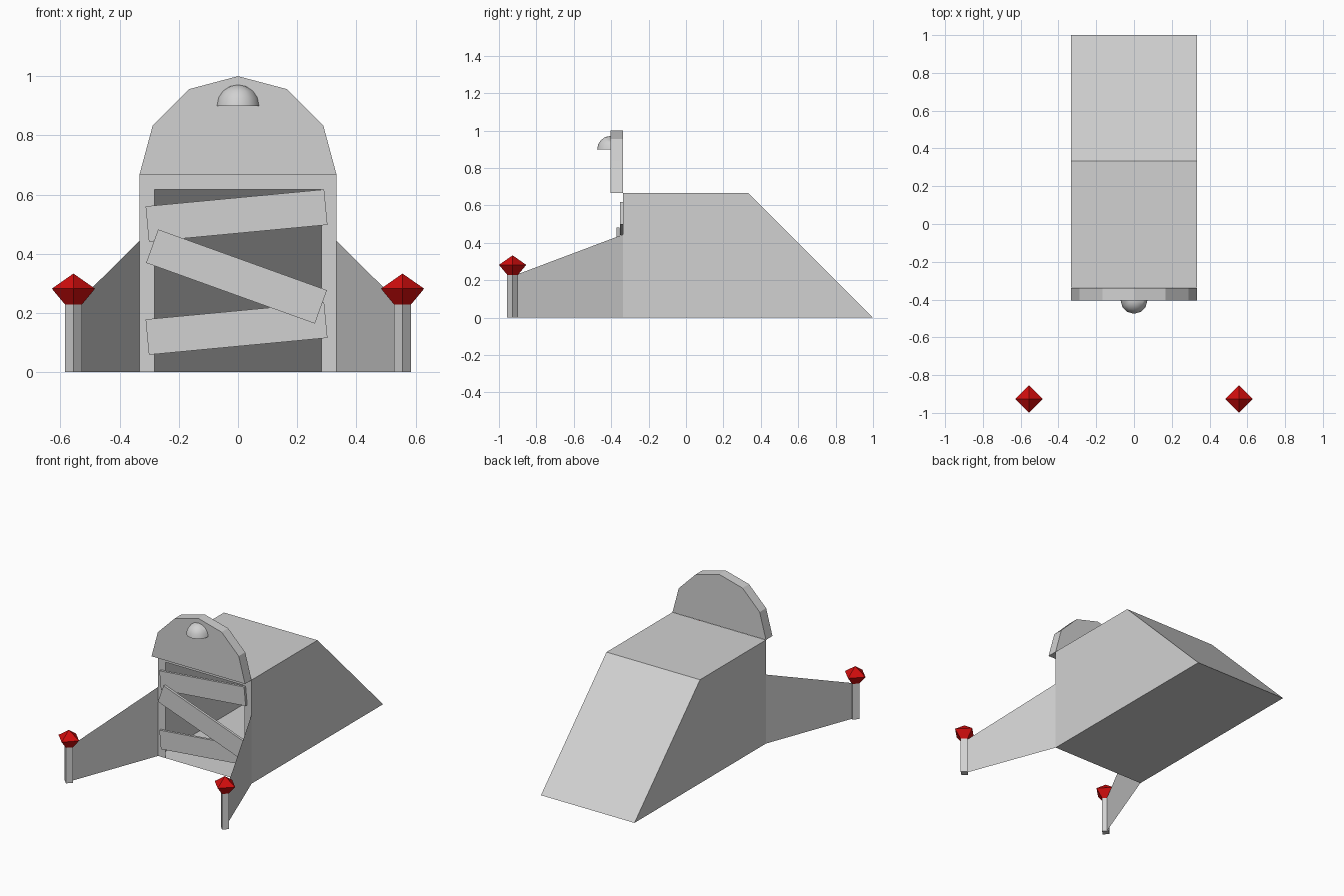
import bpy, bmesh, math
from mathutils import Matrix, Vector

cube = bpy.data.objects.get("Cube")
if cube:
    bpy.data.objects.remove(cube, do_unlink=True)


def material(name, rgb):
    m = bpy.data.materials.new(name)
    m.use_nodes = True
    m.diffuse_color = (*rgb, 1)
    m.node_tree.nodes["Principled BSDF"].inputs["Base Color"].default_value = (*rgb, 1)
    return m


GREY = material("stone grey", (0.64, 0.64, 0.64))
RED = material("crystal red", (0.64, 0.004, 0.004))


def finish(name, bm, mat, recalc=True):
    if recalc:
        bmesh.ops.recalc_face_normals(bm, faces=bm.faces[:])
    me = bpy.data.meshes.new(name)
    bm.to_mesh(me)
    bm.free()
    me.materials.append(mat)
    ob = bpy.data.objects.new(name, me)
    bpy.context.collection.objects.link(ob)
    return ob


def add_face(bm, pts):
    return bm.faces.new([bm.verts.new(p) for p in pts])


def slab(name, outline, y0, y1, mat):
    """Extrude an x-z outline from y0 back to y1."""
    bm = bmesh.new()
    f = add_face(bm, [(x, y0, z) for x, z in outline])
    ext = bmesh.ops.extrude_face_region(bm, geom=[f], use_keep_orig=True)
    bmesh.ops.translate(bm, vec=(0, y1 - y0, 0),
                        verts=[v for v in ext["geom"] if isinstance(v, bmesh.types.BMVert)])
    return finish(name, bm, mat)


W, FRONT, TOP = 0.333, -0.337, 0.667

# Hollow sloping body with a doorway in its front
side = [(FRONT, 0), (1, 0), (0.333, TOP), (FRONT, TOP)]
bm = bmesh.new()
add_face(bm, [(W, y, z) for y, z in side])
add_face(bm, [(-W, y, z) for y, z in reversed(side)])
for (ya, za), (yb, zb) in zip(side[:3], side[1:]):
    add_face(bm, [(-W, ya, za), (-W, yb, zb), (W, yb, zb), (W, ya, za)])
D, H = 0.282, 0.617
frame = [(-W, 0), (-D, 0), (-D, H), (D, H), (D, 0), (W, 0), (W, TOP), (-W, TOP)]
add_face(bm, [(x, FRONT, z) for x, z in frame])
bmesh.ops.remove_doubles(bm, verts=bm.verts[:], dist=0.0005)
finish("body", bm, GREY)

# Rounded headboard above the doorway
half = [(W, TOP), (0.288, 0.834), (0.166, 0.956)]
slab("headboard", half + [(0, 1.0)] + [(-x, z) for x, z in reversed(half)],
     -0.404, FRONT - 0.001, GREY)

# Half-dome lamp hood on the headboard
bm = bmesh.new()
bmesh.ops.create_uvsphere(bm, u_segments=12, v_segments=8, radius=0.071)
for normal in ((0, 0, -1), (0, 1, 0)):
    cut = bmesh.ops.bisect_plane(bm, geom=bm.verts[:] + bm.edges[:] + bm.faces[:],
                                 plane_co=(0, 0, 0), plane_no=normal, clear_outer=True)
    bmesh.ops.holes_fill(bm, edges=[e for e in bm.edges if e.is_boundary])
bmesh.ops.translate(bm, vec=(0, -0.404, 0.9), verts=bm.verts[:])
hood = finish("lamp_hood", bm, GREY)
bpy.context.view_layer.objects.active = hood
hood.select_set(True)
bpy.ops.object.shade_smooth_by_angle(angle=math.radians(50))
hood.select_set(False)

# Crooked planks nailed over the doorway
for name, z, tilt, y in (("upper_plank", 0.529, 5.4, FRONT),
                         ("middle_plank", 0.323, -19.8, FRONT - 0.018),
                         ("lower_plank", 0.147, 5.4, FRONT)):
    rot = Matrix.Rotation(math.radians(tilt), 2)
    pts = [rot @ Vector(p) for p in ((-0.303, -0.06), (0.303, -0.06),
                                     (0.303, 0.06), (-0.303, 0.06))]
    slab(name, [(p.x - 0.005, p.y + z) for p in pts], y - 0.017, y - 0.001, GREY)


def turned(name, x, y, rings, mat):
    """Four-sided diamond column from (radius, height) rings."""
    bm = bmesh.new()
    loops = []
    for r, z in rings:
        loops.append([bm.verts.new((x + r * math.cos(i * math.pi / 2),
                                    y + r * math.sin(i * math.pi / 2), z)) for i in range(4)])
    for a, b in zip(loops, loops[1:]):
        for i in range(4):
            j = (i + 1) % 4
            bm.faces.new((a[i], a[j], b[j], b[i]))
    bm.faces.new(loops[0][::-1])
    bm.faces.new(loops[-1])
    bmesh.ops.remove_doubles(bm, verts=bm.verts[:], dist=0.0005)
    return finish(name, bm, mat)


# Splayed wing walls, each ending in a post with a crystal
PX, PY = 0.556, -0.927
for label, s in (("left", 1), ("right", -1)):
    bm = bmesh.new()
    add_face(bm, [(s * W, FRONT, 0), (s * PX, PY, 0), (s * PX, PY, 0.222), (s * W, FRONT, 0.444)])
    finish(label + "_wing_wall", bm, GREY, recalc=False)
    turned(label + "_post", s * PX, PY, [(0.029, 0), (0.029, 0.23)], GREY)
    turned(label + "_crystal", s * PX, PY,
           [(0.029, 0.229), (0.073, 0.282), (0.0001, 0.333)], RED)
